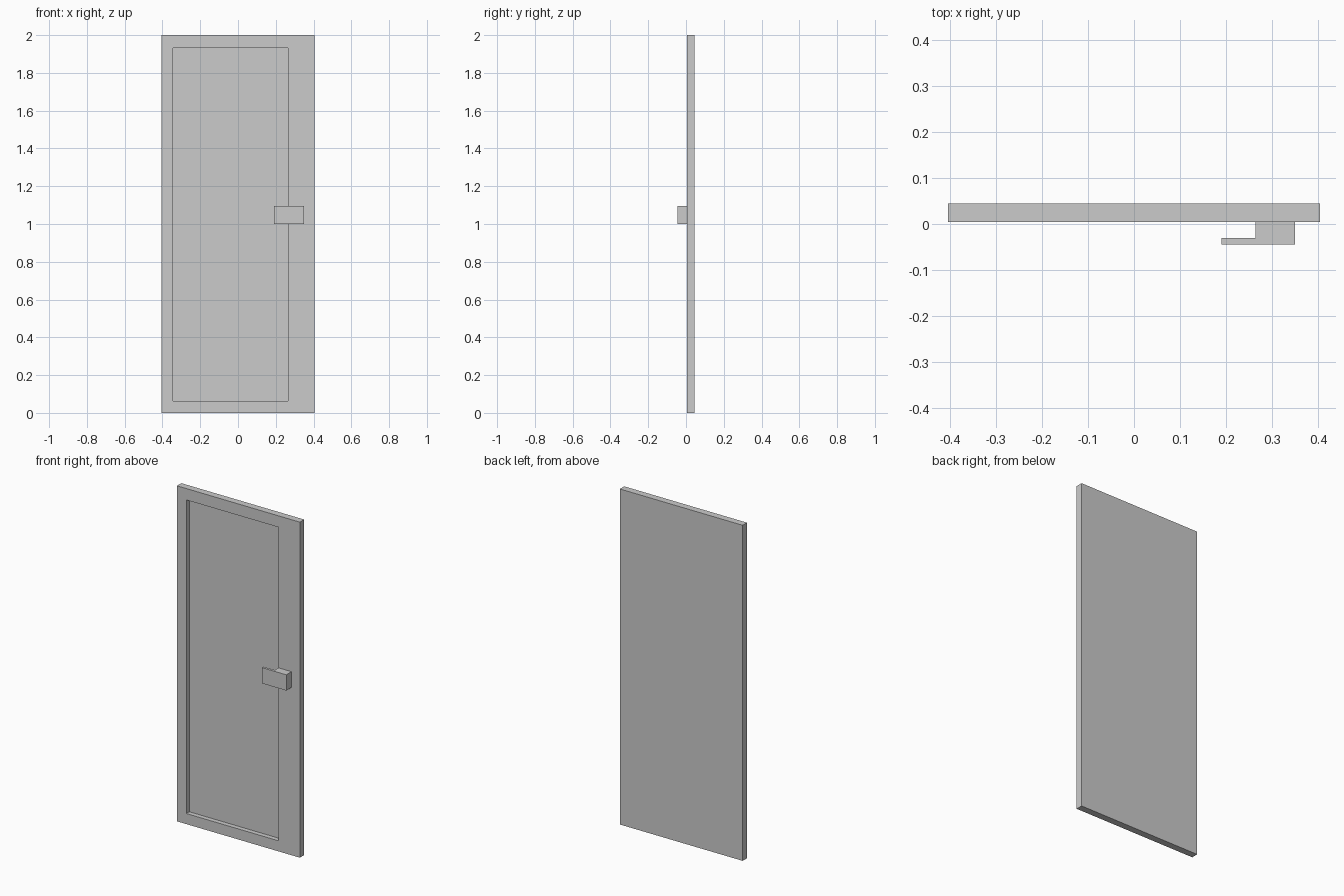
import bpy, bmesh

if "Cube" in bpy.data.objects:
    bpy.data.objects.remove(bpy.data.objects["Cube"])

FRONT, BACK, RECESS = 0.004, 0.045, 0.032   # y of front face, back face, recessed panel


def finish(name, bm):
    bmesh.ops.recalc_face_normals(bm, faces=bm.faces[:])
    mesh = bpy.data.meshes.new(name)
    bm.to_mesh(mesh)
    bm.free()
    obj = bpy.data.objects.new(name, mesh)
    bpy.context.collection.objects.link(obj)
    return obj


def ring(bm, x0, x1, z0, z1, y):
    return [bm.verts.new((x, y, z)) for x, z in ((x0, z0), (x1, z0), (x1, z1), (x0, z1))]


# Door leaf: back outline, front outline, recess rim, recess floor
outer = (-0.405, 0.405, 0.0, 2.0)
inner = (-0.343, 0.264, 0.063, 1.932)
bm = bmesh.new()
rings = [ring(bm, *outer, BACK), ring(bm, *outer, FRONT),
         ring(bm, *inner, FRONT), ring(bm, *inner, RECESS)]
for a, b in zip(rings, rings[1:]):
    for i in range(4):
        j = (i + 1) % 4
        bm.faces.new((a[i], a[j], b[j], b[i]))
bm.faces.new(rings[0])
bm.faces.new(rings[-1])
finish("door_leaf", bm)

# Handle: L-shaped plan (mount block plus thin lever), extruded upwards
plan = [(0.35, FRONT), (0.264, FRONT), (0.264, -0.03),
        (0.19, -0.03), (0.19, -0.045), (0.35, -0.045)]
bm = bmesh.new()
base = bm.faces.new([bm.verts.new((x, y, 1.0)) for x, y in plan])
ext = bmesh.ops.extrude_face_region(bm, geom=[base], use_keep_orig=True)
top = [v for v in ext["geom"] if isinstance(v, bmesh.types.BMVert)]
bmesh.ops.translate(bm, verts=top, vec=(0, 0, 0.094))
finish("door_handle", bm)
